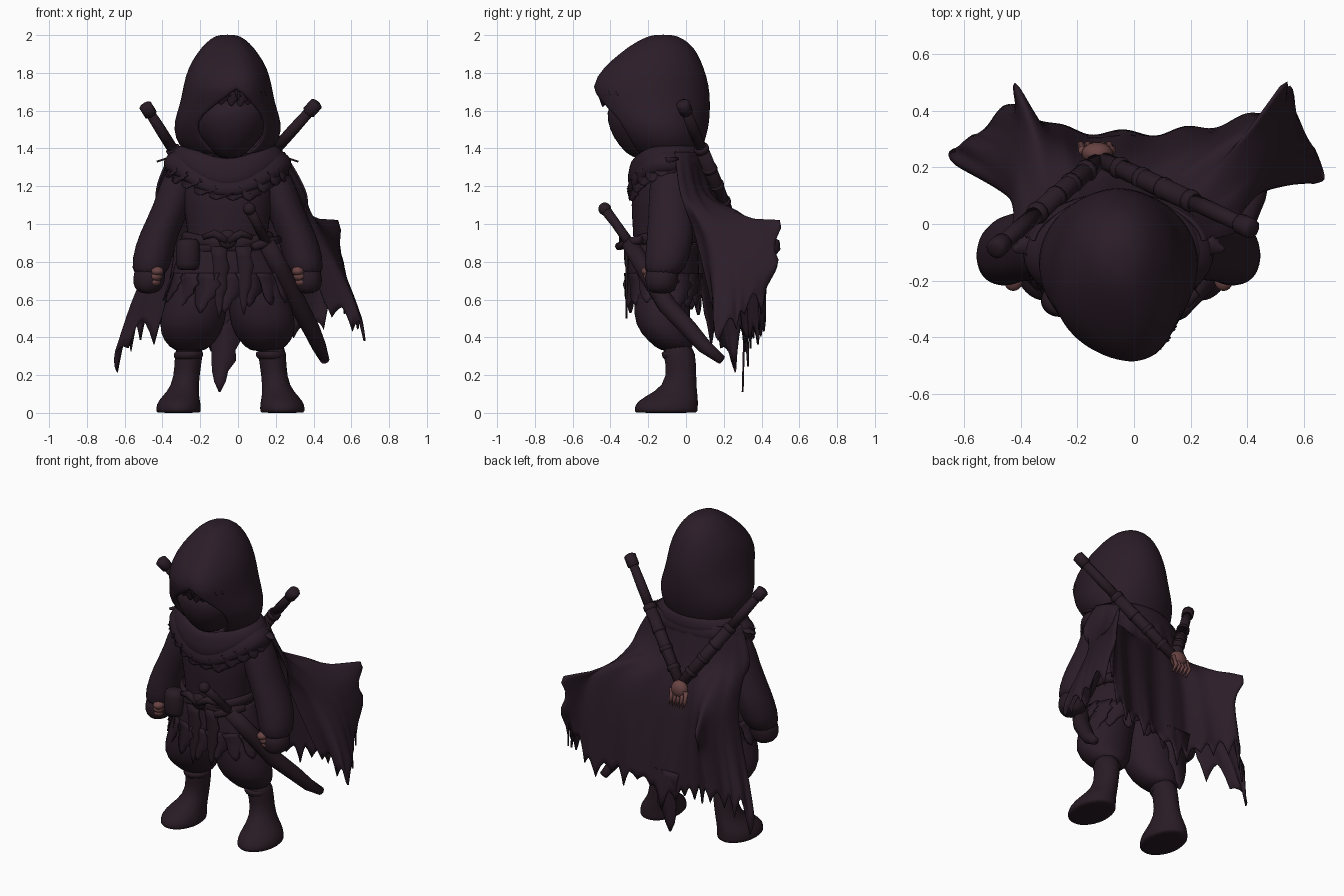
import bpy, bmesh, math, random
from mathutils import Vector

random.seed(4)
if "Cube" in bpy.data.objects:
    bpy.data.objects.remove(bpy.data.objects["Cube"], do_unlink=True)
MID = -0.055  # body centre line


def material(name, r, g, b):
    m = bpy.data.materials.new(name)
    m.use_nodes = True
    m.diffuse_color = (r, g, b, 1)
    node = m.node_tree.nodes["Principled BSDF"]
    node.inputs["Base Color"].default_value = (r, g, b, 1)
    node.inputs["Roughness"].default_value = 0.9
    return m


CLOTH = material("dark plum cloth", 0.024, 0.012, 0.021)
LEATHER = material("dark leather", 0.022, 0.011, 0.018)
SKIN = material("dusky red skin", 0.14, 0.056, 0.056)


def grid(name, rows, mat, closed=False, cap=False, thick=0, sub=0):
    """Skin a list of equally long point rows into one smooth object."""
    bm = bmesh.new()
    vs = [[bm.verts.new(p) for p in row] for row in rows]
    n = len(rows[0])
    for a, b in zip(vs, vs[1:]):
        for i in range(n if closed else n - 1):
            j = (i + 1) % n
            bm.faces.new((a[i], a[j], b[j], b[i]))
    if cap:
        bm.faces.new(vs[0])
        bm.faces.new(vs[-1])
    bmesh.ops.remove_doubles(bm, verts=bm.verts, dist=0.0001)
    bmesh.ops.recalc_face_normals(bm, faces=bm.faces)
    for f in bm.faces:
        f.smooth = True
    me = bpy.data.meshes.new(name)
    bm.to_mesh(me)
    bm.free()
    me.materials.append(mat)
    ob = bpy.data.objects.new(name, me)
    bpy.context.collection.objects.link(ob)
    if thick:
        s = ob.modifiers.new("thickness", 'SOLIDIFY')
        s.thickness, s.offset = thick, 0
    if sub:
        ob.modifiers.new("smooth", 'SUBSURF').levels = sub
        ob.modifiers["smooth"].render_levels = sub
    return ob


def ring(z, cx, cy, rx, ry, drop=0, n=20):
    """Level ellipse whose front may dip to a point."""
    out = []
    for i in range(n):
        t = math.tau * i / n
        dip = drop * max(0, math.cos(t)) ** 3
        out.append((cx + rx * math.sin(t), cy - ry * math.cos(t), z - dip))
    return out


def loft(name, rings, mat=CLOTH, cap=True, **kw):
    return grid(name, [ring(*r) for r in rings], mat, True, cap, sub=1, **kw)


def pair(name, rings, mat=CLOTH, mid=MID):
    """Right part as given and its mirrored left twin."""
    loft("right_" + name, rings, mat)
    loft("left_" + name, [(z, 2 * mid - x, y, a, b) for z, x, y, a, b in rings], mat)


def tube(name, path, radii, mat=LEATHER, n=10):
    """Round tube through the path points."""
    pts = [Vector(p) for p in path]
    rows = []
    for i, p in enumerate(pts):
        d = pts[min(i + 1, len(pts) - 1)] - pts[max(i - 1, 0)]
        q = d.to_track_quat('Z', 'Y')
        rows.append([p + q @ Vector((math.cos(a), math.sin(a), 0)) * radii[i]
                     for a in (math.tau * k / n for k in range(n))])
    return grid(name, rows, mat, True, True)


def ball(name, loc, size, mat):
    x, y, z = loc
    a, b, c = size
    rows = [ring(z - c * math.cos(t), x, y, a * math.sin(t), b * math.sin(t))
            for t in (math.pi * (k + 0.2) / 10.4 for k in range(11))]
    return grid(name, rows, mat, True, True)


def strip(name, top, end, width, side, mat=CLOTH):
    """Hanging tattered strip that narrows to a point."""
    top, end, side = Vector(top), Vector(end), Vector(side).normalized()
    rows = []
    for k in range(8):
        t = k / 7
        c = top.lerp(end, t) + side * 0.1 * width * math.sin(5 * t)
        w = width * (0.5 - 0.47 * t ** 2.5)
        rows.append([c - side * w, c, c + side * w * (1 - 0.3 * (k % 2))])
    return grid(name, rows, mat, thick=0.01)


def blend(keys, t):
    """Catmull-Rom value along evenly spaced vectors."""
    f = min(max(t, 0), 0.9999) * (len(keys) - 1)
    i = int(f)
    u = f - i
    a, b, c, d = (Vector(keys[min(max(i + k, 0), len(keys) - 1)]) for k in (-1, 0, 1, 2))
    return 0.5 * (2 * b + (c - a) * u + (2 * a - 5 * b + 4 * c - d) * u ** 2
                  + (3 * b - a - 3 * c + d) * u ** 3)


# body, sleeves, trousers and boots
loft("torso", [(0.76, MID, -.12, .2, .14), (0.82, MID, -.12, .22, .16), (0.95, MID, -.12, .21, .16),
               (1.1, MID, -.13, .24, .165), (1.25, MID, -.12, .25, .16), (1.38, MID, -.1, .17, .13)])
pair("sleeve", [(1.34, -.25, -.07, .06, .07), (1.27, -.3, -.08, .1, .11), (1.1, -.345, -.08, .1, .12),
                (.95, -.42, -.08, .105, .125), (.82, -.455, -.1, .108, .12), (.71, -.47, -.125, .092, .1)])
pair("glove", [(.78, -.467, -.12, .08, .09), (.71, -.47, -.13, .088, .09), (.66, -.475, -.13, .078, .08),
               (.63, -.475, -.13, .035, .05)], LEATHER)
for s in (1, -1):
    for k in range(3):
        ball("fingers", (MID - s * (.372 + .008 * k), -.2 + .012 * k, .75 - .028 * k), (.033, .037, .025), SKIN)
pair("trouser_leg", [(.32, -.255, -.05, .08, .085), (.38, -.255, -.08, .14, .12), (.46, -.245, -.125, .18, .15),
                     (.6, -.22, -.13, .165, .15), (.75, -.18, -.12, .16, .145), (.88, -.15, -.12, .13, .13)])
pair("boot", [(0, -.315, -.105, .11, .16), (.004, -.315, -.105, .12, .17), (.045, -.315, -.105, .12, .17),
              (.085, -.305, -.08, .1, .145), (.14, -.28, -.03, .072, .085), (.25, -.265, -.022, .068, .078),
              (.38, -.255, -.05, .085, .095)], LEATHER, -.04)
pair("boot_cuff", [(.28, -.265, -.04, .06, .07), (.29, -.265, -.04, .077, .085), (.32, -.26, -.045, .082, .09),
                   (.33, -.26, -.045, .06, .07)], LEATHER, -.045)

# hood: rings from crown to collar, opening at the face
# columns: height, front y, back y, half width, opening angle
HOOD = [(1.99, -.12, -.12, 0, 0), (1.987, -.19, -.05, .06, 0), (1.95, -.265, .01, .108, 0),
        (1.9, -.335, .05, .15, 0), (1.82, -.43, .085, .2, 0), (1.73, -.49, .11, .222, 0),
        (1.66, -.465, .115, .235, .25), (1.58, -.43, .115, .26, .68), (1.5, -.38, .105, .277, .72),
        (1.42, -.31, .08, .25, .6), (1.37, -.25, .06, .19, .4)]
rows = []
for z, front, back, w, gap in HOOD:
    row, cy = [], (front + back) / 2
    for i in range(41):
        t = gap + (math.tau - 2 * gap) * i / 40
        nose = max(0, math.cos(t)) ** 4
        row.append((MID + w * (math.sin(t) + .22 * nose), cy - (back - cy) * math.cos(t), z))
    rows.append(row)
grid("hood", rows, CLOTH, thick=0.025, sub=1)
loft("masked_face", [(1.34, -.045, -.2, .05, .08), (1.41, -.045, -.2, .13, .155), (1.5, -.045, -.2, .2, .21),
                     (1.59, -.045, -.2, .215, .225), (1.67, -.045, -.2, .17, .2)])
for k in range(8):
    a = -.7 + .2 * k
    x = MID + .235 * math.sin(a) + .052 * math.cos(a) ** 4
    y = -.172 - .292 * math.cos(a)
    strip("hood_fringe", (x, y, 1.7), (x, y + .025, random.uniform(1.62, 1.65)), .08,
          (math.cos(a), math.sin(a), 0))

# cowl: two draped folds around the neck
loft("cowl_fold", [(1.37, MID, -.11, .17, .13, .04), (1.42, MID, -.1, .23, .18, .07),
                   (1.4, MID, -.1, .28, .195, .1), (1.35, MID, -.1, .31, .21, .13),
                   (1.31, MID, -.1, .28, .19, .12)], cap=False, thick=0.015)
loft("cowl_mantle", [(1.4, MID, -.1, .25, .17, .1), (1.36, MID, -.1, .33, .2, .15),
                     (1.31, MID, -.1, .345, .215, .15), (1.27, MID, -.1, .31, .19, .13)], cap=False, thick=0.015)
for k in range(12):
    a = -1.5 + 3 * k / 11
    x, y = MID + .31 * math.sin(a), -.1 - .195 * math.cos(a)
    z = 1.3 - .13 * math.cos(a) ** 3
    strip("cowl_tatter", (x, y, z), (x * 1.05, y, z - random.uniform(.04, .08)), .14,
          (math.cos(a), math.sin(a), 0))
for x, s in ((-.37, -1), (.26, 1)):
    strip("shoulder_tatter", (x, -.08, 1.35), (x + .06 * s, -.08, 1.33), .07, (0, 1, 0))

# belts, buckle, pouch and hanging cloth
for z, lean in ((.93, .04), (.86, -.02)):
    loft("belt", [(z - .03, MID, -.12, .23, .175, lean), (z - .02, MID, -.12, .25, .195, lean),
                  (z + .02, MID, -.12, .25, .195, lean), (z + .03, MID, -.12, .23, .175, lean)],
         LEATHER, cap=False)
ball("buckle", (MID, -.325, .92), (.05, .025, .05), LEATHER)
for s in (1, -1):
    tube("buckle_wing", [(MID, -.33, .91), (MID + s * .07, -.33, .95), (MID + s * .13, -.31, .93)],
         [.025, .022, .015])
loft("belt_pouch", [(.755, -.265, -.27, .05, .04), (.77, -.265, -.27, .066, .06),
                    (.9, -.265, -.27, .066, .06), (.925, -.265, -.27, .05, .045)], LEATHER)
loft("coat_skirt", [(.9, MID, -.12, .235, .18), (.77, MID, -.12, .285, .185), (.66, MID, -.12, .315, .19)],
     cap=False, thick=0.012)
for k in range(16):
    a = math.tau * k / 16
    d = Vector((math.sin(a), -math.cos(a), 0))
    low = random.uniform(.5, .6)
    top = Vector((MID + .29 * d.x, -.12 + .19 * d.y, .74))
    end = Vector((MID + .34 * d.x, -.12 + .195 * d.y, low))
    strip("skirt_strip", top, end, .15, (-d.y, d.x, 0))
for x, low in ((-.1, .5), (.03, .52)):
    strip("front_tab", (x, -.315, .88), (x + .01, -.315, low), .09, (1, 0, 0), LEATHER)

# cape: each column gives a middle point and a hem point
CAPE = [((-.34, .04, .9), (-.4, .1, .52)), ((-.45, .12, .86), (-.61, .22, .47)),
        ((-.43, .27, .88), (-.54, .33, .47)), ((-.37, .38, .91), (-.43, .41, .52)),
        ((-.26, .28, .92), (-.27, .34, .46)), ((-.13, .24, .9), (-.1, .32, .38)),
        ((.05, .25, .9), (.08, .32, .42)), ((.25, .29, .95), (.25, .34, .46)),
        ((.41, .34, .98), (.42, .38, .48)), ((.48, .4, .96), (.54, .41, .7)),
        ((.51, .26, .88), (.62, .29, .54)), ((.47, .14, .88), (.64, .17, .54)),
        ((.34, .05, .95), (.46, .14, .58))]
# torn corners: place across, place down, pull direction
CORNERS = [(.25, .68, (-.05, .11, .0)), (.75, .68, (.05, .09, .06)), (.76, .85, (.02, .06, 0)),
           (.09, 1, (-.04, .02, -.16)), (.9, 1, (.02, -.02, -.1))]
COLS, ROWS, TOOTH = 144, 24, 6
depth = [random.uniform(.03, .16) for _ in range(COLS // TOOTH + 1)]
columns = []
for i in range(COLS + 1):
    u = i / COLS
    a = -1.45 + 2.9 * u
    arc = Vector((math.sin(a), math.cos(a), 0))
    top = Vector((MID + .3 * arc.x, -.08 + .17 * arc.y, 1.38))
    back = Vector((MID + .4 * arc.x + .02, -.05 + .2 * arc.y, 1.15))
    mid = blend([c[0] for c in CAPE], u)
    hem = blend([c[1] for c in CAPE], u)
    tooth = (1 - abs((i % TOOTH) / TOOTH * 2 - 1)) ** 1.5 * depth[i // TOOTH]
    col = []
    for j in range(ROWS + 1):
        v = j / ROWS
        p = blend([top, back, mid, hem], v)
        for cu, cv, pull in CORNERS:
            p += Vector(pull) * math.exp(-((u - cu) / .022) ** 2 - ((v - cv) / .07) ** 2)
        p.z -= tooth * v ** 10
        p.y += .012 * math.sin(u * 60) * v
        col.append(p)
    columns.append(col)
grid("cape", columns, CLOTH, thick=0.01)
strip("cape_tail", (-.08, .31, .5), (-.08, .3, .11), .17, (1, 0, 0))

# crossed swords on the back with their tied scabbard ends
foot = Vector((-.12, .23, 1.04))
for tip in (Vector((-.48, -.08, 1.61)), Vector((.4, -.01, 1.62))):
    at = lambda t: tip.lerp(foot, t)
    tube("sword_pommel", [at(-.04), at(-.03), at(.05), at(.06)], [.022, .036, .036, .025])
    tube("sword_grip", [at(0), at(.2), at(.36)], [.026, .03, .03])
    tube("sword_guard", [at(.36), at(.37), at(.4), at(.41)], [.03, .04, .04, .03])
    tube("sword_scabbard", [at(.4), at(.7), at(1)], [.036, .036, .03])
    for t in (.55, .7, .85):
        tube("scabbard_band", [at(t), at(t + .03)], [.04, .04])
ball("scabbard_knot", (-.13, .25, 1.02), (.055, .04, .055), SKIN)
for k in range(5):
    x = -.18 + .025 * k
    tube("knot_cord", [(x, .26, 1.02), (x - .01, .28, .96), (x + .01, .27, .91)], [.017, .013, .006], SKIN)

# hip dagger in a tapering sheath
tube("dagger_grip", [(.06, -.43, 1.08), (.1, -.37, 1.0), (.15, -.3, .9)], [.028, .025, .027])
ball("dagger_pommel", (.06, -.43, 1.08), (.034, .034, .034), LEATHER)
tube("dagger_guard", [(.08, -.36, .88), (.15, -.3, .9), (.22, -.24, .92)], [.02, .028, .02])
tube("dagger_sheath", [(.15, -.3, .9), (.23, -.21, .75), (.32, -.1, .57), (.39, .02, .44),
                       (.43, .1, .35), (.46, .19, .28)], [.045, .05, .05, .045, .038, .025])
